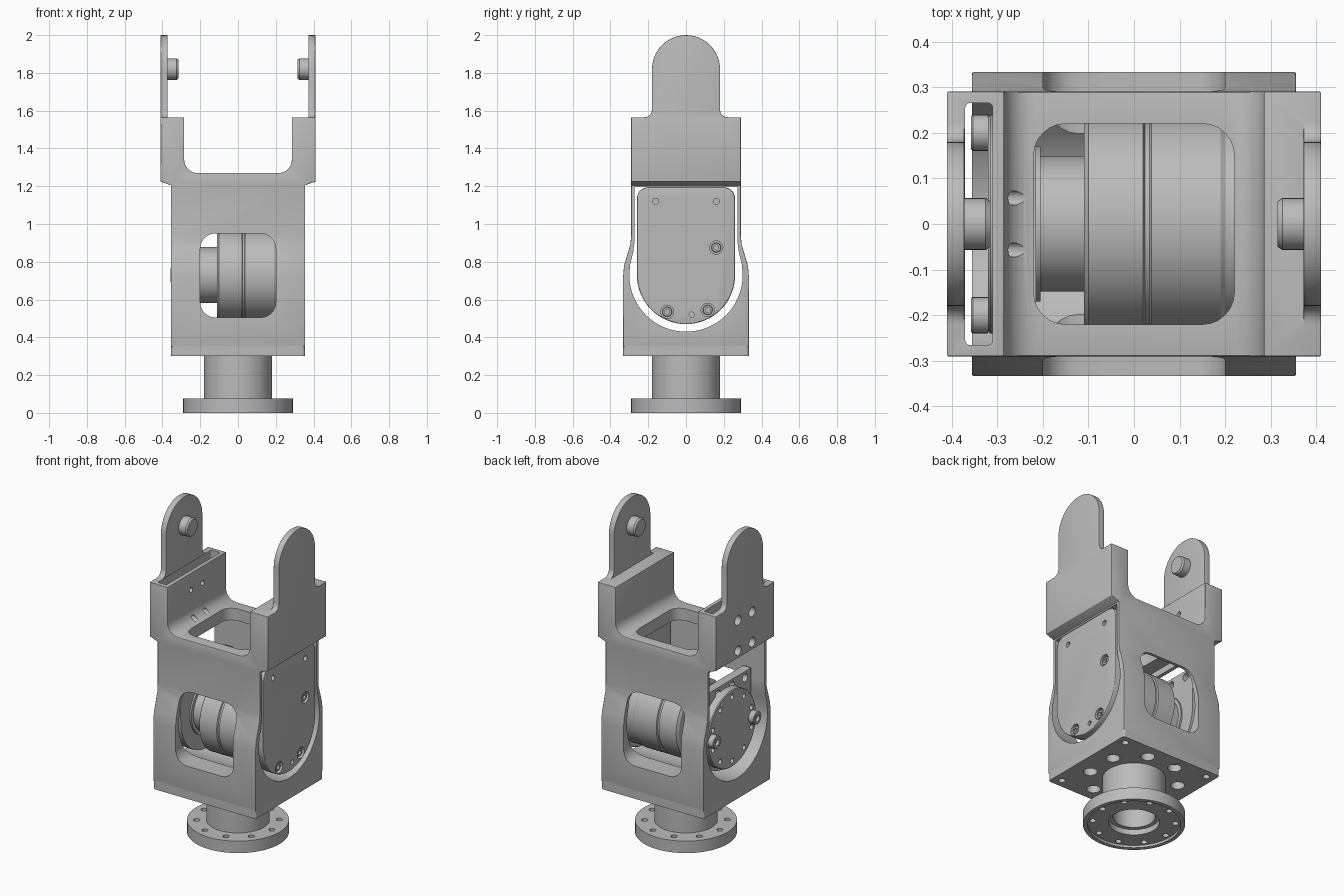
import bpy, bmesh
from math import sin, cos, pi, radians
from mathutils import Matrix

cube = bpy.data.objects.get("Cube")
if cube:
    bpy.data.objects.remove(cube, do_unlink=True)

metal = bpy.data.materials.new("grey metal")
metal.use_nodes = True
GREY = (0.5, 0.5, 0.5, 1)
metal.diffuse_color = GREY
metal.node_tree.nodes["Principled BSDF"].inputs["Base Color"].default_value = GREY

AXIS_Z = 0.73    # height of the joint axis
PIN_Z = 1.82     # height of the upper pivot pins


def new_object(name, bm):
    bmesh.ops.recalc_face_normals(bm, faces=bm.faces)
    mesh = bpy.data.meshes.new(name)
    bm.to_mesh(mesh)
    bm.free()
    obj = bpy.data.objects.new(name, mesh)
    bpy.context.collection.objects.link(obj)
    return obj


def arc(cx, cy, r, a, b, n=12):
    angles = [radians(a + (b - a) * i / n) for i in range(n + 1)]
    return [(cx + r * cos(t), cy + r * sin(t)) for t in angles]


def mirrored(half):
    return half + [(-u, v) for u, v in reversed(half) if u > 1e-5]


def rounded_rect(u0, u1, v0, v1, r):
    return (arc(u1 - r, v0 + r, r, -90, 0, 6) + arc(u1 - r, v1 - r, r, 0, 90, 6)
            + arc(u0 + r, v1 - r, r, 90, 180, 6) + arc(u0 + r, v0 + r, r, 180, 270, 6))


def prism(name, outline, axis, lo, hi):
    """Extrude a 2D outline along an axis."""
    place = {"X": lambda u, v, w: (w, u, v),
             "Y": lambda u, v, w: (u, w, v),
             "Z": lambda u, v, w: (u, v, w)}[axis]
    bm = bmesh.new()
    rings = [[bm.verts.new(place(u, v, w)) for u, v in outline] for w in (lo, hi)]
    bm.faces.new(rings[0])
    bm.faces.new(rings[1])
    for i in range(len(outline)):
        j = (i + 1) % len(outline)
        bm.faces.new((rings[0][i], rings[0][j], rings[1][j], rings[1][i]))
    return new_object(name, bm)


def lathe(name, profile, along_x=False, at=(0, 0, 0), steps=64):
    """Turn a (radius, height) profile, closed at both ends on the axis."""
    bm = bmesh.new()
    verts = [bm.verts.new((r, 0, h)) for r, h in profile]
    edges = [bm.edges.new(p) for p in zip(verts, verts[1:])]
    bmesh.ops.spin(bm, geom=verts + edges, axis=(0, 0, 1), cent=(0, 0, 0),
                   angle=2 * pi, steps=steps)
    bmesh.ops.remove_doubles(bm, verts=bm.verts, dist=1e-5)
    turn = Matrix.Rotation(pi / 2, 4, "Y") if along_x else Matrix()
    bm.transform(Matrix.Translation(at) @ turn)
    return new_object(name, bm)


def drills(spots, lo, hi, along_x=False):
    """Many separate drill cylinders: (u, v, radius) across the drilling axis."""
    bm = bmesh.new()
    for u, v, r in spots:
        mid = (lo + hi) / 2
        at = (mid, u, v) if along_x else (u, v, mid)
        turn = Matrix.Rotation(pi / 2, 4, "Y") if along_x else Matrix()
        bmesh.ops.create_cone(bm, cap_ends=True, segments=20, radius1=r, radius2=r,
                              depth=hi - lo, matrix=Matrix.Translation(at) @ turn)
    return new_object("drill_cutter", bm)


def boolean(obj, cutter, operation="DIFFERENCE"):
    cutter.hide_render = True
    mod = obj.modifiers.new("cut", "BOOLEAN")
    mod.operation, mod.object, mod.solver = operation, cutter, "EXACT"
    bpy.context.view_layer.objects.active = obj
    bpy.ops.object.modifier_apply(modifier=mod.name)
    bpy.data.objects.remove(cutter, do_unlink=True)


def round_edges(obj, width):
    """Round the sharp convex edges only."""
    bm = bmesh.new()
    bm.from_mesh(obj.data)
    bmesh.ops.remove_doubles(bm, verts=bm.verts, dist=1e-4)
    bmesh.ops.dissolve_limit(bm, angle_limit=0.01, verts=bm.verts, edges=bm.edges)
    sharp = [e for e in bm.edges if e.is_manifold and e.calc_face_angle_signed() > 0.7]
    bmesh.ops.bevel(bm, geom=sharp, offset=width, offset_type="OFFSET", segments=3,
                    profile=0.5, affect="EDGES", clamp_overlap=True)
    bm.to_mesh(obj.data)
    bm.free()


def ring(count, radius, size, cy=0, start=0):
    return [(radius * cos(start + 2 * pi * i / count),
             cy + radius * sin(start + 2 * pi * i / count), size) for i in range(count)]


# Yoke frame: front outline crossed with side outline
front = [(0.355, 0.2), (0.355, 1.205), (0.41, 1.225), (0.41, 2.1), (0.372, 2.1),
         (0.372, 1.565), (0.285, 1.565)] + arc(0.215, 1.34, 0.07, 0, -90, 8)
side = [(0.333, 0.35), (0.333, 0.72), (0.328, 0.78), (0.31, 0.84), (0.295, 0.89),
        (0.29, 0.94), (0.29, 1.565)]
side += arc(0.22, 1.605, 0.04, -90, -180, 4) + arc(0, PIN_Z, 0.18, 0, 90)
frame = prism("yoke_frame", mirrored(front), "Y", -0.5, 0.5)
boolean(frame, prism("side_cutter", mirrored(side), "X", -0.6, 0.6), "INTERSECT")
round_edges(frame, 0.015)

# Side opening, front and back windows, top window
opening = arc(0, AXIS_Z, 0.30, -90, 0, 16) + [(0.295, 0.79), (0.28, 0.85),
                                              (0.272, 0.91), (0.272, 1.195)]
boolean(frame, prism("opening_cutter", mirrored(opening), "X", -0.5, 0.5))
boolean(frame, prism("window_cutter", rounded_rect(-0.2, 0.2, 0.505, 0.95, 0.08),
                     "Y", -0.5, 0.5))
boolean(frame, prism("top_cutter", rounded_rect(-0.22, 0.22, -0.22, 0.22, 0.07),
                     "Z", 1.1, 1.4))

# Slot and screw holes in the right cheek
boolean(frame, prism("slot_cutter", rounded_rect(-0.37, -0.31, -0.265, 0.265, 0.01),
                     "Z", 1.1, 1.6))
boolean(frame, drills([(y, z, 0.03) for y in (-0.07, 0.07) for z in (1.27, 1.46)],
                      -0.45, -0.345, True))
boolean(frame, drills([(y, z, 0.016) for y in (-0.057, 0.057) for z in (1.29, 1.46)],
                      -0.34, -0.2, True))

# Base plate under the frame
plate = prism("base_plate", rounded_rect(-0.355, 0.355, -0.333, 0.333, 0.015),
              "Z", 0.3, 0.365)
corners = [(x, y, 0.02) for x in (-0.3, 0.3) for y in (-0.28, 0.28)]
boolean(plate, drills(corners + ring(8, 0.26, 0.04, start=pi / 8), 0.25, 0.345))

# Neck and mounting flange
base = lathe("base_flange", [(0, 0.28), (0.12, 0.28), (0.12, 0.05), (0.145, 0.05),
                             (0.145, 0.015), (0.265, 0.015), (0.265, 0), (0.29, 0),
                             (0.29, 0.075), (0.18, 0.075), (0.18, 0.302), (0, 0.302)])
boolean(base, drills(ring(10, 0.235, 0.018), -0.1, 0.2))

# Motor with stepped collar
lathe("motor", [(0, -0.222), (0.17, -0.222), (0.17, -0.205), (0.148, -0.205),
                (0.148, -0.11), (0.225, -0.11), (0.24, -0.1), (0.24, 0.02),
                (0.232, 0.024), (0.232, 0.034), (0.24, 0.038), (0.24, 0.19),
                (0.234, 0.2), (0.234, 0.3), (0, 0.3)], True, (0, 0, AXIS_Z))

# Output disc with its carrier plate and screws
disc = lathe("output_disc", [(0, -0.32), (0.235, -0.32), (0.24, -0.315), (0.24, -0.26),
                             (0, -0.26)], True, (0, 0, AXIS_Z))
boolean(disc, drills(ring(10, 0.2, 0.016, AXIS_Z, pi / 10), -0.4, -0.28, True))
carrier = prism("carrier_plate", mirrored(arc(0, AXIS_Z, 0.26, -90, 0) + [(0.26, 1.0)]),
                "X", -0.27, -0.215)
boolean(carrier, drills([(y, 0.96, 0.025) for y in (-0.2, -0.07, 0.07, 0.2)],
                        -0.4, -0.1, True))


def screw(name, x, y, z, r, height, direction):
    """Socket-head screw with its head pointing along x."""
    shape = [(0, 0), (r, 0), (r, 0.9), (0.9 * r, 1), (0.5 * r, 1), (0.5 * r, 0.5), (0, 0.5)]
    lathe(name, [(a, direction * h * height) for a, h in shape], True, (x, y, z), 24)


for i, y in enumerate((-0.2, 0.2)):
    screw(f"disc_screw_{i + 1}", -0.32, y, AXIS_Z, 0.04, 0.037, -1)

# Left cover plate with recessed screws
cover_half = arc(0, AXIS_Z, 0.26, -90, 0, 16) + arc(0.2, 1.135, 0.06, 0, 90, 6)
cover = prism("cover_plate", mirrored(cover_half), "X", 0.285, 0.355)
round_edges(cover, 0.006)
screws = [(0.16, 0.875), (-0.1, 0.535), (0.115, 0.545)]
small = [(-0.16, 1.12, 0.016), (0.16, 1.12, 0.016), (0.03, 0.52, 0.014)]
boolean(cover, drills([(y, z, 0.035) for y, z in screws] + small, 0.325, 0.4, True))
for i, (y, z) in enumerate(screws):
    screw(f"cover_screw_{i + 1}", 0.32, y, z, 0.026, 0.028, 1)

# Pivot pins on the two arms
for name, s in (("left_pivot_pin", 1), ("right_pivot_pin", -1)):
    lathe(name, [(0, s * 0.38), (0.057, s * 0.38), (0.057, s * 0.325),
                 (0.05, s * 0.315), (0, s * 0.315)], True, (0, 0, PIN_Z), 32)

# Material and shading
for obj in list(bpy.context.collection.objects):
    if obj.type == "MESH":
        obj.data.materials.clear()
        obj.data.materials.append(metal)
        bpy.ops.object.select_all(action="DESELECT")
        obj.select_set(True)
        bpy.context.view_layer.objects.active = obj
        bpy.ops.object.shade_smooth_by_angle(angle=radians(30))
